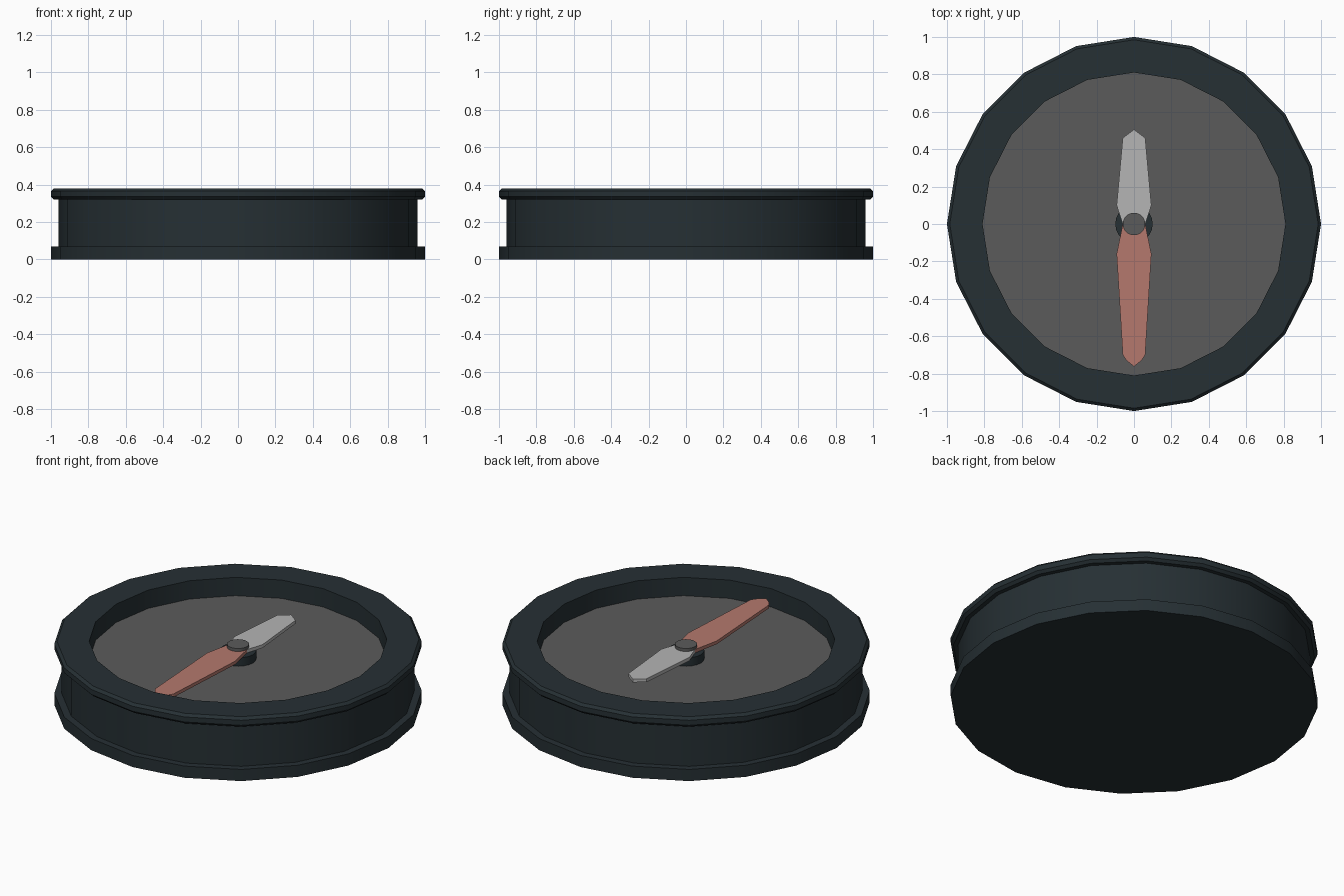
import bpy, bmesh
from math import sin, cos, pi, radians

if "Cube" in bpy.data.objects:
    bpy.data.objects.remove(bpy.data.objects["Cube"])


def material(name, rgb):
    m = bpy.data.materials.new(name)
    m.diffuse_color = (*rgb, 1)
    m.use_nodes = True
    m.node_tree.nodes["Principled BSDF"].inputs["Base Color"].default_value = m.diffuse_color
    return m


DARK = material("dark_case", (0.019, 0.029, 0.034))
DIAL = material("dial_grey", (0.105, 0.105, 0.105))
RED = material("needle_red", (0.46, 0.19, 0.155))
PALE = material("needle_pale", (0.46, 0.46, 0.46))


def finish(bm, name, mat, smooth=False):
    bmesh.ops.recalc_face_normals(bm, faces=bm.faces)
    me = bpy.data.meshes.new(name)
    bm.to_mesh(me)
    bm.free()
    me.materials.append(mat)
    ob = bpy.data.objects.new(name, me)
    bpy.context.collection.objects.link(ob)
    if smooth:
        bpy.ops.object.select_all(action='DESELECT')
        ob.select_set(True)
        bpy.context.view_layer.objects.active = ob
        bpy.ops.object.shade_smooth_by_angle(angle=radians(25))
    return ob


def lathe(name, profile, mat, sides=20, cap_start=True, cap_end=True):
    """Turn an (r, z) profile around the z axis."""
    bm = bmesh.new()
    rings = [[bm.verts.new((r * cos(2 * pi * i / sides), r * sin(2 * pi * i / sides), z))
              for i in range(sides)] for r, z in profile]
    for a, b in zip(rings, rings[1:]):
        for i in range(sides):
            j = (i + 1) % sides
            bm.faces.new((a[i], a[j], b[j], b[i]))
    if cap_start:
        bm.faces.new(rings[0])
    if cap_end:
        bm.faces.new(rings[-1])
    return finish(bm, name, mat, True)


def needle(name, half, tip, mat, z0=0.32, z1=0.34):
    """Flat blade from a half outline mirrored across x = 0."""
    outline = half + [(0, tip)] + [(-x, y) for x, y in reversed(half)]
    bm = bmesh.new()
    face = bm.faces.new([bm.verts.new((x, y, z0)) for x, y in outline])
    ext = bmesh.ops.extrude_face_region(bm, geom=[face], use_keep_orig=True)
    top = [v for v in ext["geom"] if isinstance(v, bmesh.types.BMVert)]
    bmesh.ops.translate(bm, verts=top, vec=(0, 0, z1 - z0))
    return finish(bm, name, mat)


# Case: base flange, waisted wall, bevelled rim, inner wall
lathe("case", [(1, 0), (1, 0.07), (0.96, 0.07), (0.96, 0.32), (0.985, 0.32),
               (1, 0.335), (1, 0.365), (0.985, 0.38), (0.81, 0.38), (0.81, 0.27)],
      DARK, cap_end=False)

# Dial floor
lathe("dial", [(0.81, 0.27)], DIAL, cap_end=False)

# Pivot post and its cap
lathe("pivot_post", [(0.1, 0.27), (0.1, 0.32)], DARK, cap_start=False)
lathe("pivot_cap", [(0.06, 0.34), (0.06, 0.358)], DIAL)

# Two needle halves
needle("needle_back", [(0.06, 0), (0.093, 0.1), (0.06, 0.46)], 0.505, PALE)
needle("needle_front", [(0.06, 0), (0.093, -0.16), (0.06, -0.70), (0.04, -0.73)], -0.762, RED)
